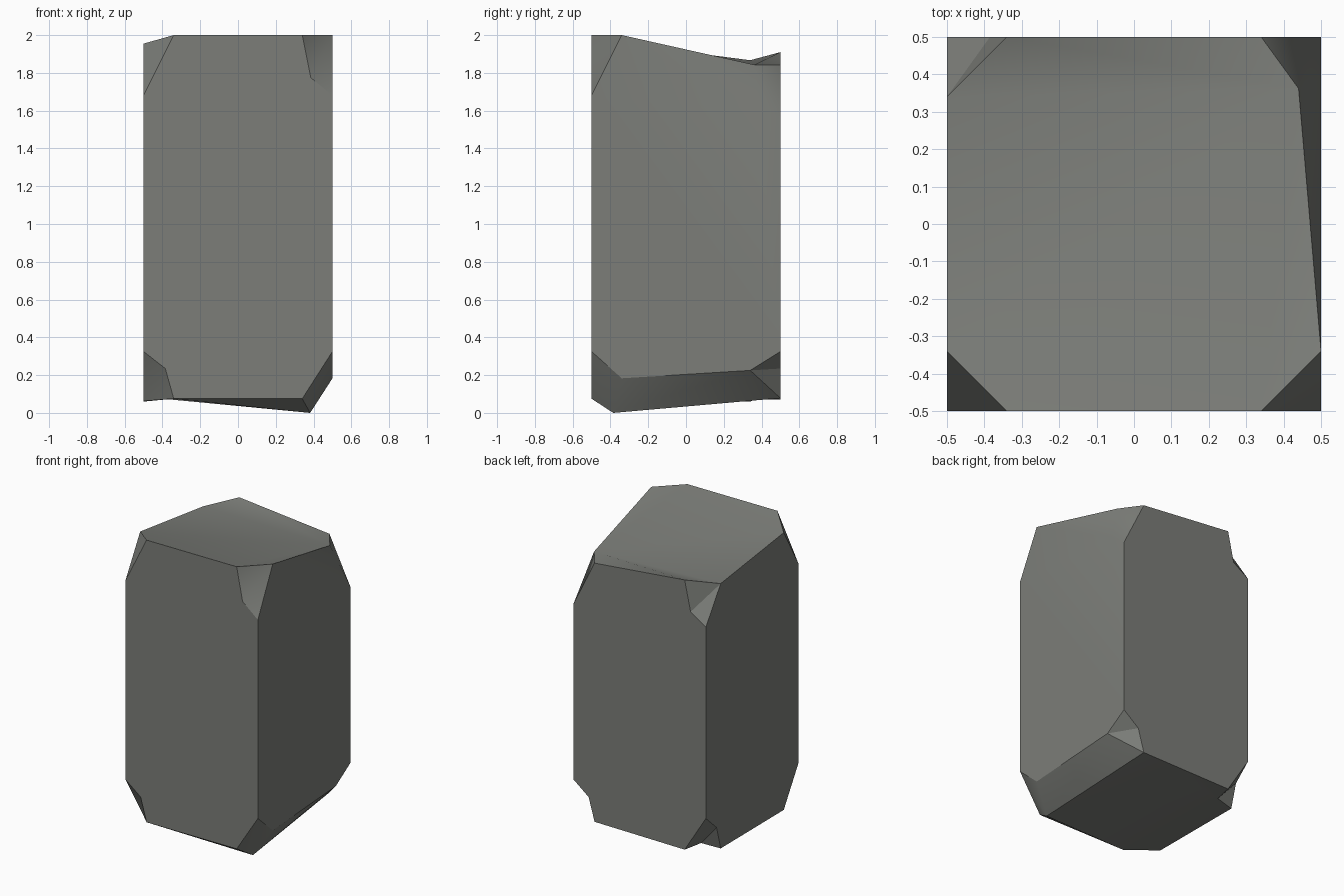
import bpy, bmesh, math

if "Cube" in bpy.data.objects:
    bpy.data.objects.remove(bpy.data.objects["Cube"])

# Chipped corners of a 1 x 1 x 2 block, keyed by (x, y, z) side.
# v: height on the vertical edge, a: point on the front/back face edge,
# b: point on the left/right face edge, inner: point inside the cap,
# ea / eb: extra chip point on the front-back / left-right face.
CHIPS = {
    (-1, -1, 1): dict(v=1.68, a=(.34, 2.0), b=(.34, 1.955)),
    (1, -1, 1): dict(v=1.68, a=(.34, 2.0), b=(.34, 2.0), ea=(.385, 1.775)),
    (1, 1, 1): dict(v=1.52, a=(.34, 1.843), b=(.385, 1.607), inner=(.44, .362, 1.843)),
    (-1, 1, 1): dict(v=1.63, a=(.34, 1.91), b=(.34, 1.867), ea=(.385, 1.705)),
    (-1, -1, -1): dict(v=.325, a=(.34, .075), b=(.34, .063), ea=(.385, .235)),
    (1, -1, -1): dict(v=.325, a=(.34, .075), b=(.34, .183), inner=(.382, .385, 0)),
    (1, 1, -1): dict(v=.325, a=(.34, .078), b=(.34, .225), ea=(.385, .235)),
    (-1, 1, -1): dict(v=.325, a=(.34, .07), b=(.34, .06), eb=(.385, .22), inner=(.37, .366, .072)),
}

bm = bmesh.new()
corner = {}
for (sx, sy, sz), c in CHIPS.items():
    p = {'v': bm.verts.new((sx * .5, sy * .5, c['v']))}
    for k in ('a', 'ea'):
        if k in c:
            p[k] = bm.verts.new((sx * c[k][0], sy * .5, c[k][1]))
    for k in ('b', 'eb'):
        if k in c:
            p[k] = bm.verts.new((sx * .5, sy * c[k][0], c[k][1]))
    if 'inner' in c:
        x, y, z = c['inner']
        p['inner'] = bm.verts.new((sx * x, sy * y, z))
    corner[sx, sy, sz] = p


def pick(key, names):
    return [corner[key][n] for n in names if n in corner[key]]


# Chip facets, fanned from the odd point out
for key, p in corner.items():
    names = [n for n in ('v', 'ea', 'a', 'inner', 'b', 'eb') if n in p]
    start = next((n for n in ('ea', 'eb', 'inner') if n in p), 'v')
    i = names.index(start)
    loop = [p[n] for n in names[i:] + names[:i]]
    for j in range(1, len(loop) - 1):
        bm.faces.new((loop[0], loop[j], loop[j + 1]))

# Four upright sides
for s in (-1, 1):
    for axis, names in ((1, ('v', 'ea', 'a')), (0, ('v', 'eb', 'b'))):
        loop = []
        for i, (t, z) in enumerate(((-1, -1), (1, -1), (1, 1), (-1, 1))):
            key = (t, s, z) if axis else (s, t, z)
            loop += pick(key, names if i % 2 == 0 else names[::-1])
        bm.faces.new(loop)

# Sloping top and bottom
ends = []
for z in (-1, 1):
    loop = []
    for i, (x, y) in enumerate(((-1, -1), (1, -1), (1, 1), (-1, 1))):
        order = ('b', 'inner', 'a')
        loop += pick((x, y, z), order if i % 2 == 0 else order[::-1])
    if z > 0:  # broken top edge along the right side
        low = corner[1, 1, 1]['b']
        loop.remove(low)
        bm.faces.new((corner[1, -1, 1]['b'], low, corner[1, 1, 1]['inner']))
    ends.append(bm.faces.new(loop))

bmesh.ops.recalc_face_normals(bm, faces=bm.faces)
bmesh.ops.triangulate(bm, faces=ends, ngon_method='BEAUTY')

mesh = bpy.data.meshes.new("stone_block")
bm.to_mesh(mesh)
bm.free()
stone = bpy.data.materials.new("grey_stone")
stone.diffuse_color = (.2, .207, .19, 1)
stone.use_nodes = True
stone.node_tree.nodes["Principled BSDF"].inputs["Base Color"].default_value = stone.diffuse_color
mesh.materials.append(stone)
block = bpy.data.objects.new("stone_block", mesh)
bpy.context.collection.objects.link(block)
bpy.context.view_layer.objects.active = block
block.select_set(True)
bpy.ops.object.shade_smooth_by_angle(angle=math.radians(30))
